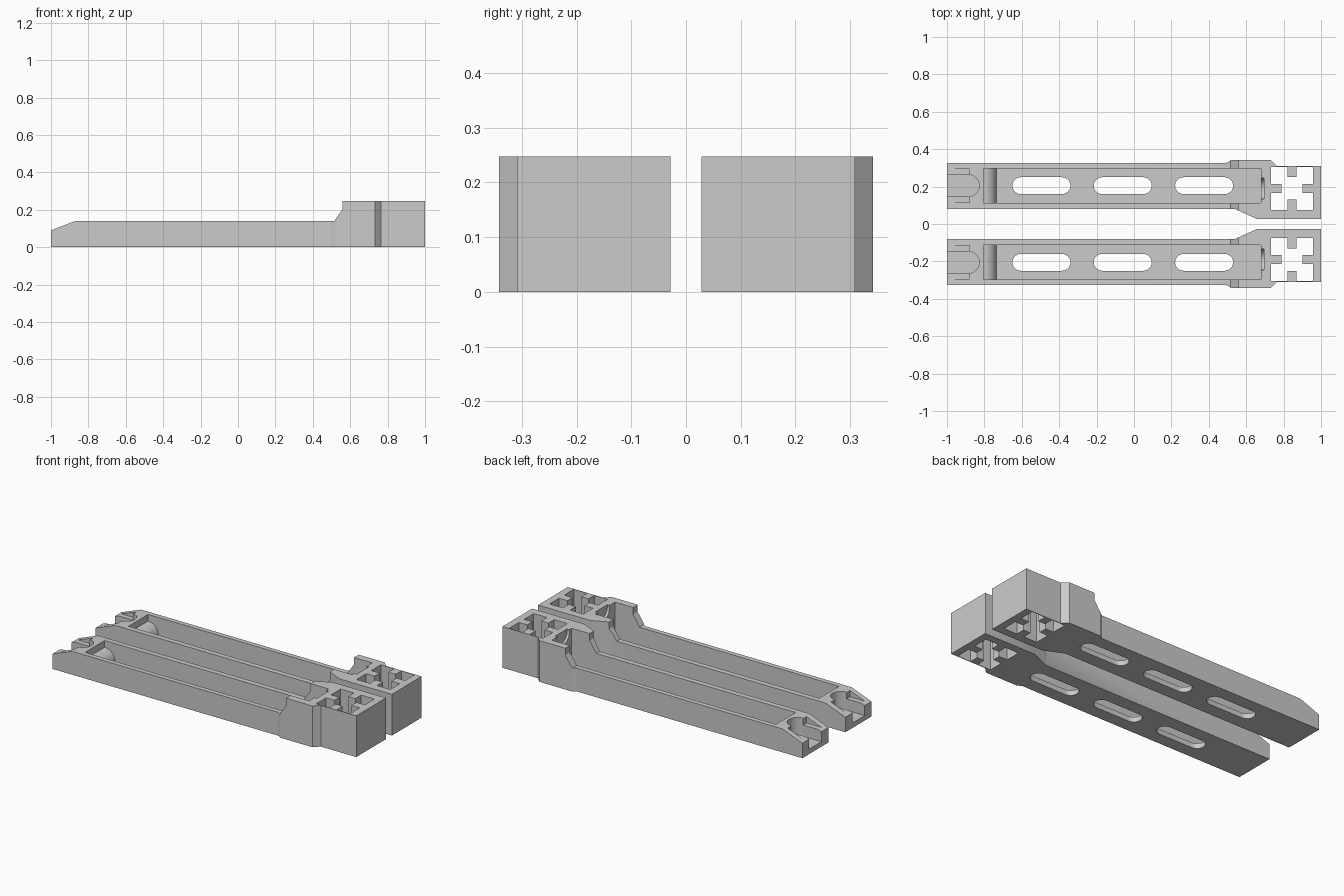
import bpy, bmesh, math

default = bpy.data.objects.get("Cube")
if default:
    bpy.data.objects.remove(default, do_unlink=True)

grey = bpy.data.materials.new("light grey plastic")
grey.use_nodes = True
grey.diffuse_color = (0.6, 0.6, 0.6, 1)
grey.node_tree.nodes["Principled BSDF"].inputs["Base Color"].default_value = (0.6, 0.6, 0.6, 1)


def prism(name, points, low, high, axis, side):
    """Extrude a 2D outline along z (plan), y (side profile) or x (end profile)."""
    def place(a, b, c):
        x, y, z = {"z": (a, b, c), "y": (a, c, b), "x": (c, a, b)}[axis]
        return x, y * side, z
    bm = bmesh.new()
    bottom = [bm.verts.new(place(a, b, low)) for a, b in points]
    top = [bm.verts.new(place(a, b, high)) for a, b in points]
    bm.faces.new(bottom)
    bm.faces.new(top)
    n = len(points)
    for i in range(n):
        j = (i + 1) % n
        bm.faces.new((bottom[i], bottom[j], top[j], top[i]))
    bmesh.ops.recalc_face_normals(bm, faces=bm.faces)
    mesh = bpy.data.meshes.new(name)
    bm.to_mesh(mesh)
    bm.free()
    mesh.materials.append(grey)
    obj = bpy.data.objects.new(name, mesh)
    bpy.context.collection.objects.link(obj)
    return obj


def combine(obj, tool, operation="DIFFERENCE"):
    mod = obj.modifiers.new("cut", "BOOLEAN")
    mod.object, mod.operation, mod.solver = tool, operation, "EXACT"
    bpy.context.view_layer.update()
    result = bpy.data.meshes.new_from_object(
        obj.evaluated_get(bpy.context.evaluated_depsgraph_get()))
    obj.modifiers.clear()
    obj.data = result
    bpy.data.objects.remove(tool, do_unlink=True)


def rect(x0, x1, y0, y1):
    return [(x0, y0), (x1, y0), (x1, y1), (x0, y1)]


def arc(cx, cy, r, start, end, steps=16):
    angles = [math.radians(start + (end - start) * i / steps) for i in range(steps + 1)]
    return [(cx + r * math.cos(a), cy + r * math.sin(a)) for a in angles]


FLOOR, MID = 0.03, 0.205

PLAN = [(-1, 0.08), (0.54, 0.08), (0.655, 0.028), (1, 0.028), (1, 0.309), (0.765, 0.309),
        (0.732, 0.342), (0.52, 0.342), (0.495, 0.327), (-1, 0.327)]
PROFILE = [(-1.1, 0), (1.1, 0), (1.1, 0.247), (0.56, 0.247), (0.56, 0.205),
           (0.515, 0.14), (-0.87, 0.14), (-1, 0.09), (-1.1, 0.0515)]


def build(name, side):
    # Body: plan outline trimmed by the side profile
    body = prism(name, PLAN, 0, 0.4, "z", side)
    combine(body, prism("trim", PROFILE, -0.1, 0.6, "y", side), "INTERSECT")

    # Long channel with a rounded step at its far end
    channel = [(-0.805, 0.4)] + arc(-0.805, FLOOR, 0.07, 90, 0) + [(0.68, FLOOR), (0.68, 0.4)]
    combine(body, prism("channel", channel, 0.112, 0.298, "y", side))

    # Three rounded slots through the floor
    for cx in (-0.495, -0.06, 0.375):
        slot = arc(cx + 0.11, MID, 0.045, -90, 90) + arc(cx - 0.11, MID, 0.045, 90, 270)
        combine(body, prism("slot", slot, -0.1, 0.06, "z", side))

    # Open-ended notch with a round end, and the shallow ledge around it
    notch = [(-1.1, 0.147)] + arc(-0.885, MID, 0.058, -90, 90) + [(-1.1, 0.263)]
    combine(body, prism("notch", notch, FLOOR, 0.4, "z", side))
    combine(body, prism("ledge", rect(-1.05, -0.88, 0.115, 0.295), 0.098, 0.4, "z", side))

    # Shallow round scoop in the head wall
    scoop = arc(0.19, 0.235, 0.058, 0, 360, 32)[:-1]
    combine(body, prism("scoop", scoop, 0.6, 0.695, "x", side))

    # Square through-socket with four inward tabs
    cx, cy, hx, hy, t, d = 0.845, 0.19, 0.112, 0.115, 0.024, 0.055
    quarter = [(hx, t), (hx, hy), (t, hy), (t, hy - d)]
    inner = [(hx - d, t)]
    corner = inner + quarter
    socket = []
    for sx, sy in ((1, 1), (-1, 1), (-1, -1), (1, -1)):
        pts = [(cx + sx * x, cy + sy * y) for x, y in corner]
        socket += pts if sx * sy > 0 else pts[::-1]
    combine(body, prism("socket", socket, -0.1, 0.4, "z", side))

    # Smooth shading on the round cuts only
    bpy.ops.object.select_all(action="DESELECT")
    body.select_set(True)
    bpy.context.view_layer.objects.active = body
    bpy.ops.object.shade_smooth_by_angle(angle=math.radians(30))


build("back_rail", 1)
build("front_rail", -1)
